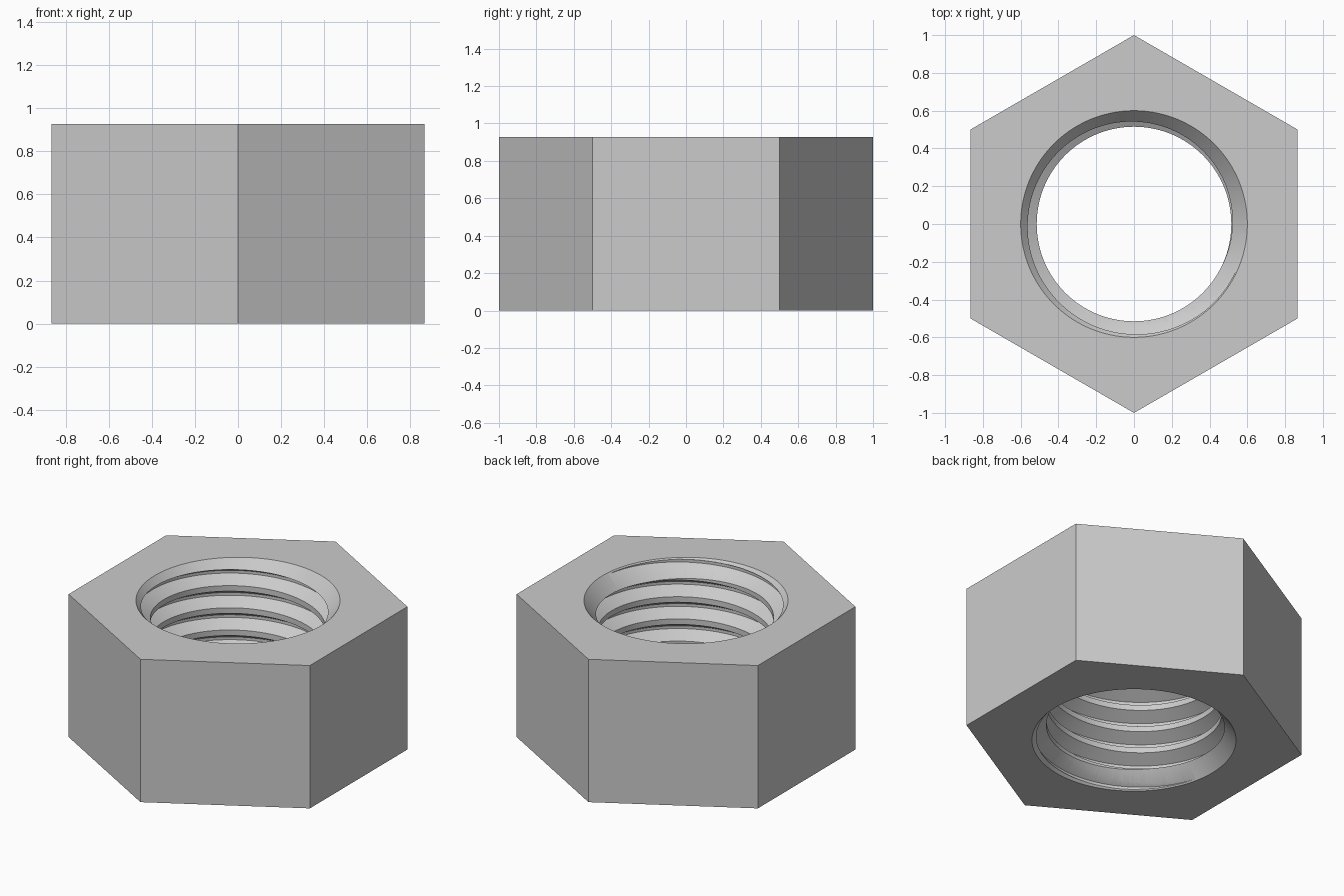
import bpy, bmesh, math

if "Cube" in bpy.data.objects:
    bpy.data.objects.remove(bpy.data.objects["Cube"])

H = 0.927                        # nut height
R_MINOR, R_MAJOR, R_SINK = 0.515, 0.593, 0.60
PITCH, N = 0.144, 144            # thread pitch, segments per turn
SINK_SLOPE = 1.15                # countersink depth per unit of radius
GROOVE_Z = 0.894                 # groove centre height at the front (-y)


def to_object(name, bm):
    bmesh.ops.recalc_face_normals(bm, faces=bm.faces)
    mesh = bpy.data.meshes.new(name)
    bm.to_mesh(mesh)
    bm.free()
    obj = bpy.data.objects.new(name, mesh)
    bpy.context.collection.objects.link(obj)
    return obj


def cone(bm, r_low, r_high, z_low, z_high, sides):
    made = bmesh.ops.create_cone(bm, cap_ends=True, segments=sides, radius1=r_low,
                                 radius2=r_high, depth=z_high - z_low)
    bmesh.ops.translate(bm, verts=made["verts"], vec=(0, 0, (z_low + z_high) / 2))
    return made["verts"]


# hexagonal body with corners on +y and -y
bm = bmesh.new()
for i, v in enumerate(cone(bm, 1, 1, 0, H, 6)):
    a = round((math.atan2(v.co.y, v.co.x) - math.pi / 2) / (math.pi / 3)) * math.pi / 3 + math.pi / 2
    v.co.x, v.co.y = math.cos(a), math.sin(a)
nut = to_object("hex_nut", bm)

# threaded rod cutter: one profile per angle, rising one pitch per turn
root = PITCH / 16
flank = root + (R_MAJOR - R_MINOR) * math.tan(math.radians(30))
profile = [(-flank, R_MINOR), (-root, R_MAJOR), (root, R_MAJOR), (flank, R_MINOR)]
bm = bmesh.new()
columns = []
for j in range(N):
    a = 2 * math.pi * j / N
    z0 = GROOVE_Z + PITCH * (j / N - 0.75)
    columns.append([bm.verts.new((r * math.cos(a), r * math.sin(a), z0 + t * PITCH + dz))
                    for t in range(-9, 4) for dz, r in profile])
for j in range(N):
    shift = 4 if j == N - 1 else 0          # last column meets the first one turn up
    a, b = columns[j], columns[(j + 1) % N]
    for k in range(len(a) - 1):
        if k + 1 + shift < len(b):
            bm.faces.new((a[k], b[k + shift], b[k + 1 + shift], a[k + 1]))
for z in (-0.5, H + 0.5):                   # close both ends with fans
    tip = bm.verts.new((0, 0, z))
    for e in [e for e in bm.edges if e.is_boundary
              and all((v.co.z > H / 2) == (z > H / 2) for v in e.verts)]:
        bm.faces.new((e.verts[0], e.verts[1], tip))
loose = [v for v in bm.verts if not v.link_faces]
bmesh.ops.delete(bm, geom=loose, context="VERTS")
thread_cutter = to_object("thread_cutter", bm)

# countersink cutters for both ends
r_in, r_out = 0.45, 0.68
d_in, d_out = (R_SINK - r_in) * SINK_SLOPE, (r_out - R_SINK) * SINK_SLOPE
bm = bmesh.new()
cone(bm, r_in, r_out, H - d_in, H + d_out, N)
top_cutter = to_object("top_countersink_cutter", bm)
bm = bmesh.new()
cone(bm, r_out, r_in, -d_out, d_in, N)
bottom_cutter = to_object("bottom_countersink_cutter", bm)

# cut the bore, then shade
bpy.context.view_layer.objects.active = nut
nut.select_set(True)
for cutter in (thread_cutter, top_cutter, bottom_cutter):
    cutter.hide_render = True
    mod = nut.modifiers.new(cutter.name, "BOOLEAN")
    mod.operation, mod.solver, mod.object = "DIFFERENCE", "EXACT", cutter
    bpy.ops.object.modifier_apply(modifier=mod.name)
for cutter in (thread_cutter, top_cutter, bottom_cutter):
    bpy.data.objects.remove(cutter)
bpy.ops.object.shade_smooth_by_angle(angle=math.radians(25))
